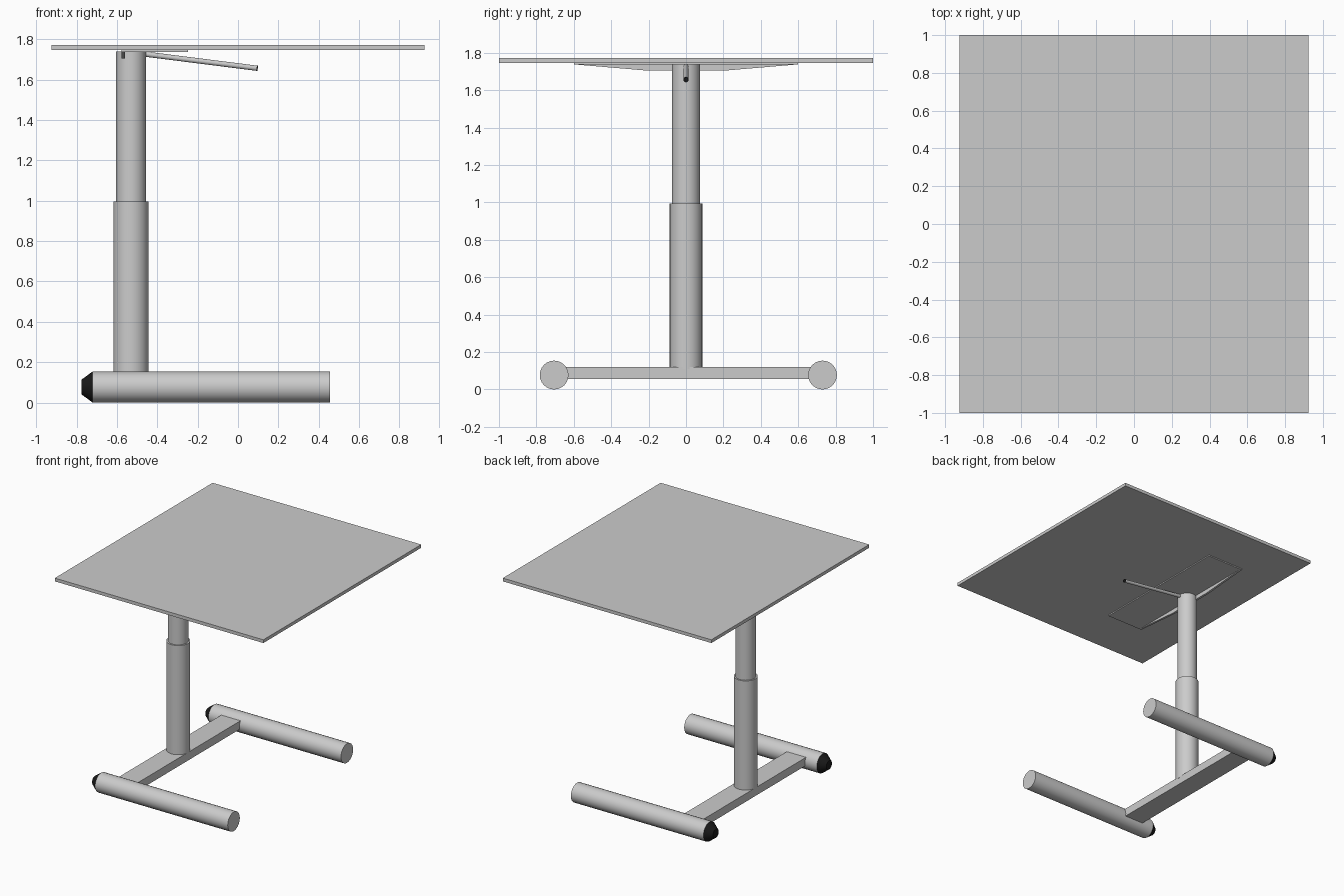
import bpy, bmesh
from mathutils import Vector

if "Cube" in bpy.data.objects:
    bpy.data.objects.remove(bpy.data.objects["Cube"])

black = bpy.data.materials.new("black_plastic")
black.diffuse_color = (0.01, 0.01, 0.01, 1)
black.use_nodes = True
black.node_tree.nodes["Principled BSDF"].inputs["Base Color"].default_value = black.diffuse_color


def tube(name, a, b, r1, r2=None, sides=32, mat=None):
    """Capped cylinder or frustum from point a to point b."""
    a, b = Vector(a), Vector(b)
    d = b - a
    bpy.ops.mesh.primitive_cone_add(
        vertices=sides, radius1=r1, radius2=r1 if r2 is None else r2,
        depth=d.length, location=(a + b) / 2,
        rotation=d.to_track_quat('Z', 'Y').to_euler())
    ob = bpy.context.object
    ob.name = name
    bpy.ops.object.shade_smooth_by_angle()
    if mat:
        ob.data.materials.append(mat)
    return ob


def prism(name, profile, axis, lo, hi):
    """Extrude a 2D profile along x ((y,z) points) or z ((x,y) points)."""
    bm = bmesh.new()
    pts = [(lo, *p) if axis == 'x' else (*p, lo) for p in profile]
    face = bm.faces.new([bm.verts.new(p) for p in pts])
    ext = bmesh.ops.extrude_face_region(bm, geom=[face])
    move = Vector((hi - lo, 0, 0)) if axis == 'x' else Vector((0, 0, hi - lo))
    bmesh.ops.translate(bm, vec=move, verts=[
        v for v in ext['geom'] if isinstance(v, bmesh.types.BMVert)])
    bmesh.ops.recalc_face_normals(bm, faces=bm.faces)
    me = bpy.data.meshes.new(name)
    bm.to_mesh(me)
    bm.free()
    ob = bpy.data.objects.new(name, me)
    bpy.context.collection.objects.link(ob)
    return ob


def box(name, x0, x1, y0, y1, z0, z1):
    return prism(name, [(x0, y0), (x1, y0), (x1, y1), (x0, y1)], 'z', z0, z1)


COL_X = -0.53

# Table top
box("table_top", -0.925, 0.925, -1, 1, 1.746, 1.772)

# Bracket under the top: flat plate plus tapered flange
box("bracket_plate", -0.578, -0.247, -0.6, 0.6, 1.737, 1.747)
prism("bracket_flange",
      [(-0.6, 1.738), (-0.2, 1.704), (0.2, 1.704), (0.6, 1.738)],
      'x', -0.578, -0.56)

# Telescopic column
tube("lower_column", (COL_X, 0, 0.11), (COL_X, 0, 0.995), 0.087)
tube("upper_column", (COL_X, 0, 0.9), (COL_X, 0, 1.74), 0.075)

# Height lever with a black tip
start, end = Vector((COL_X, 0, 1.735)), Vector((0.094, 0, 1.656))
tube("height_lever", start, end, 0.013, sides=16)
tip_dir = (end - start).normalized()
tube("lever_tip", end - tip_dir * 0.002, end + tip_dir * 0.004, 0.014,
     sides=16, mat=black)

# Base: cross bar and two round feet with tapered black end caps
box("cross_bar", COL_X - 0.085, COL_X + 0.085, -0.66, 0.685, 0.055, 0.12)
for side, y in (("left", -0.705), ("right", 0.73)):
    tube(side + "_foot", (-0.72, y, 0.077), (0.456, y, 0.077), 0.077, sides=24)
    tube(side + "_foot_cap", (-0.72, y, 0.077), (-0.776, y, 0.077),
         0.077, 0.036, sides=24, mat=black)
